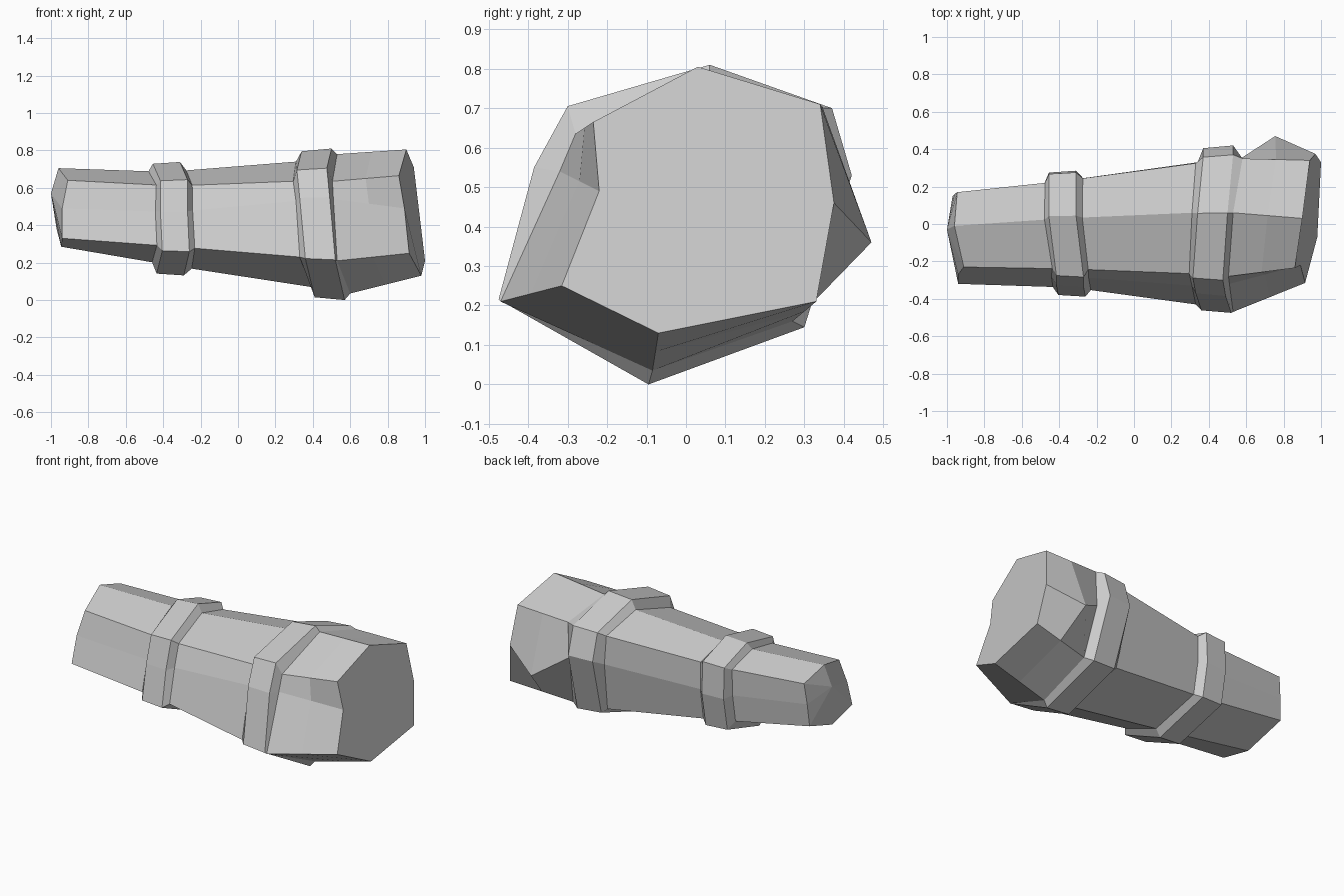
import bpy
import bmesh
from mathutils import Vector

default_cube = bpy.data.objects.get("Cube")
if default_cube:
    bpy.data.objects.remove(default_cube, do_unlink=True)

# One plain stone grey
stone_grey = bpy.data.materials.new("stone_grey")
stone_grey.use_nodes = True
grey = (0.6, 0.6, 0.6, 1.0)
stone_grey.diffuse_color = grey
stone_grey.node_tree.nodes["Principled BSDF"].inputs["Base Color"].default_value = grey


def section(*points):
    """Eight-sided cross-section, given in hundredths, starting at the top and going round the front."""
    return [Vector(p) / 100 for p in points]


def blend(first, second, factor):
    """Cross-section part of the way between two others."""
    return [a.lerp(b, factor) for a, b in zip(first, second)]


def outset(ring, amount, shift):
    """Cross-section pushed outwards from its middle and moved along the length."""
    middle = sum(ring, Vector()) / len(ring)
    result = []
    for point in ring:
        outward = point - middle
        outward.x = 0
        result.append(point + outward.normalized() * amount + Vector((shift, 0, 0)))
    return result


def loft(name, rings, start_apex=None, close_end=False):
    """Skin a row of cross-sections with flat faces."""
    bm = bmesh.new()
    loops = [[bm.verts.new(point) for point in ring] for ring in rings]
    count = len(loops[0])
    for near, far in zip(loops, loops[1:]):
        for i in range(count):
            j = (i + 1) % count
            bm.faces.new((near[i], near[j], far[j], far[i]))
    if start_apex is not None:
        apex = bm.verts.new(start_apex)
        for i in range(count):
            bm.faces.new((loops[0][(i + 1) % count], loops[0][i], apex))
    if close_end:
        bm.faces.new(loops[-1])
    mesh = bpy.data.meshes.new(name)
    bm.to_mesh(mesh)
    bm.free()
    mesh.materials.append(stone_grey)
    part = bpy.data.objects.new(name, mesh)
    bpy.context.collection.objects.link(part)
    return part


# Main cross-sections from the narrow tip to the broad end
tip = section((-96, -1, 70.5), (-91, -23, 64), (-94, -27, 49), (-94, -32, 33),
              (-94.5, -11, 28.5), (-97, 15, 38), (-96, 16, 52), (-94.5, 17, 65))
waist = section((-38, 3, 68.5), (-34, -24, 61), (-34, -28, 47), (-33, -34, 28.5),
                (-36, -10, 18.5), (-38, 20, 28), (-38, 23, 46), (-38, 23, 63))
shoulder = section((31, 6, 74), (29.5, -26.5, 63.5), (31, -33, 53), (33, -43, 23),
                   (39, -9, 7), (36, 27, 18), (34, 33, 49), (33, 32.5, 67))
collar_rim = section((50, 6, 81), (47.5, -30, 70.5), (49, -38.5, 55), (52, -47.5, 21.5),
                     (57, -9.5, 0), (55, 30, 14.5), (53, 42, 53), (53, 37, 70))
end_root = section((53, 6, 78), (50.5, -28, 63.5), (51, -32, 54), (53, -47, 21),
                   (60, -8.5, 3.5), (60, 27, 16), (57, 35, 48), (58, 35, 70))
end_face = section((90, 3, 80.5), (86, -23.5, 66.5), (89, -22, 49), (91.5, -31.5, 25),
                   (98, -7, 13), (100, 33, 21), (97, 37.5, 46), (94, 34, 71))

# Where the straight body meets the small collar
before_collar = blend(waist, tip, 0.17)
after_collar = blend(waist, shoulder, 0.15)

# Narrow tip with a blunt, slightly pointed cap
loft("tip_section", [tip, before_collar], start_apex=(-1, -0.03, 0.57))

# Small raised collar
loft("small_collar", [before_collar, outset(waist, 0.045, -0.075),
                      outset(waist, 0.055, 0.07), after_collar])

# Tapered barrel between the collars
loft("barrel", [after_collar, shoulder])

# Large raised collar
loft("large_collar", [shoulder, outset(collar_rim, -0.015, -0.16), collar_rim, end_root])

# Broad end with a single knob swelling out at the back
knob_ring = blend(end_root, end_face, 0.5)
knob_ring[-2] = Vector((0.755, 0.47, 0.36))
loft("broad_end", [end_root, knob_ring, end_face], close_end=True)
